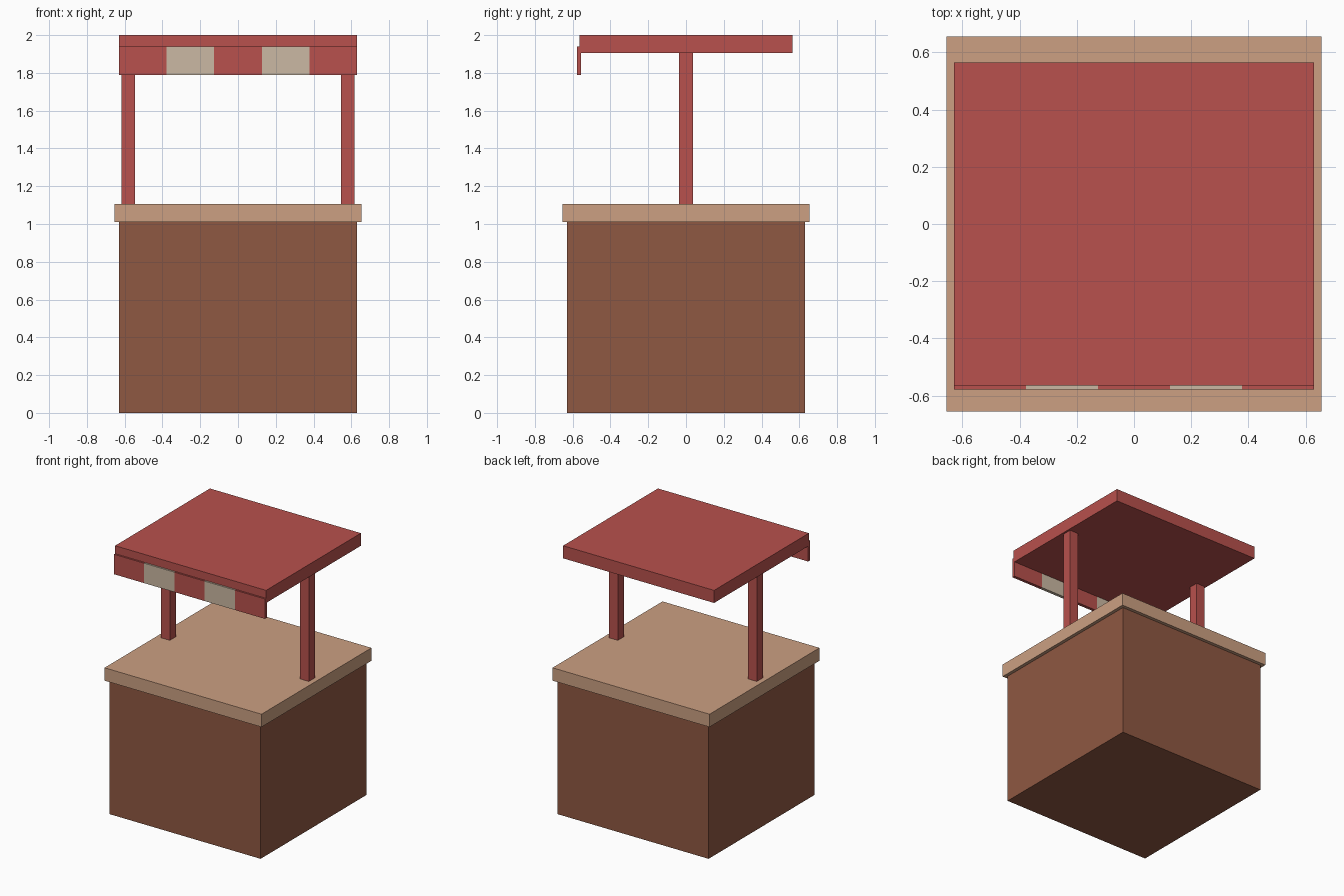
import bpy

if "Cube" in bpy.data.objects:
    bpy.data.objects.remove(bpy.data.objects["Cube"])


def material(name, rgb):
    """Flat colour given as sRGB 0-255, stored as linear."""
    lin = [((c / 255 + 0.055) / 1.055) ** 2.4 for c in rgb]
    m = bpy.data.materials.new(name)
    m.diffuse_color = (*lin, 1.0)
    m.use_nodes = True
    m.node_tree.nodes["Principled BSDF"].inputs["Base Color"].default_value = m.diffuse_color
    return m


RED = material("awning_red", (184, 81, 77))
CREAM = material("awning_cream", (203, 185, 163))
TAN = material("counter_tan", (204, 160, 130))
BROWN = material("base_brown", (143, 88, 66))


def box(name, lo, hi, mat):
    """Axis-aligned box between two corners."""
    centre = [(a + b) / 2 for a, b in zip(lo, hi)]
    bpy.ops.mesh.primitive_cube_add(size=1, location=centre)
    ob = bpy.context.object
    ob.name = name
    ob.scale = [b - a for a, b in zip(lo, hi)]
    bpy.ops.object.transform_apply(location=False, rotation=False, scale=True)
    ob.data.materials.append(mat)
    return ob


# Stall body and overhanging counter
box("stall_base", (-0.63, -0.63, 0), (0.63, 0.63, 1.01), BROWN)
box("counter_top", (-0.655, -0.655, 1.01), (0.655, 0.655, 1.107), TAN)

# Two side posts
for side, x in (("left", -0.58), ("right", 0.58)):
    box(side + "_post", (x - 0.036, -0.036, 1.107), (x + 0.036, 0.036, 1.905), RED)

# Flat roof
box("roof", (-0.63, -0.565, 1.905), (0.63, 0.565, 2.0), RED)

# Striped valance along the front edge
width = 1.26 / 5
for i in range(5):
    x = -0.63 + i * width
    box(f"valance_stripe_{i + 1}", (x, -0.578, 1.79), (x + width, -0.555, 1.94),
        CREAM if i % 2 else RED)
